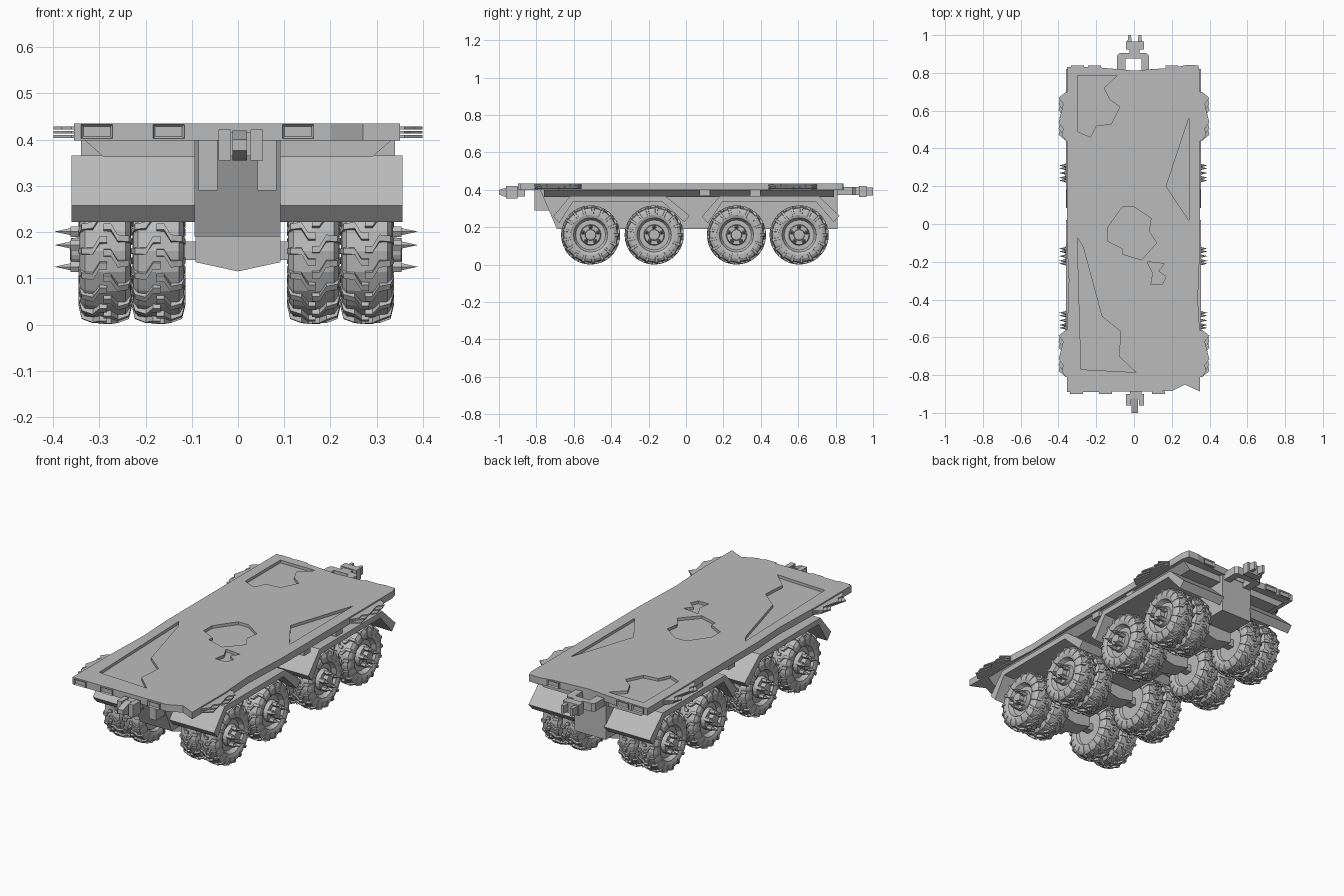
import bpy, bmesh, math
from mathutils import Vector, Matrix

cube = bpy.data.objects.get("Cube")
if cube:
    bpy.data.objects.remove(cube, do_unlink=True)

grey = bpy.data.materials.new("plain grey")
grey.use_nodes = True
COLOUR = (0.5, 0.5, 0.5, 1)
grey.diffuse_color = COLOUR
grey.node_tree.nodes["Principled BSDF"].inputs["Base Color"].default_value = COLOUR


def finish(name, bm):
    bmesh.ops.recalc_face_normals(bm, faces=bm.faces)
    mesh = bpy.data.meshes.new(name)
    bm.to_mesh(mesh)
    bm.free()
    mesh.materials.append(grey)
    ob = bpy.data.objects.new(name, mesh)
    bpy.context.collection.objects.link(ob)
    return ob


def add_prism(bm, pts, axis, lo, hi):
    """Extrude a 2D outline along one axis; the outline uses the other two in order."""
    def place(p, d):
        v = list(p)
        v.insert("xyz".index(axis), d)
        return v
    a = [bm.verts.new(place(p, lo)) for p in pts]
    b = [bm.verts.new(place(p, hi)) for p in pts]
    bm.faces.new(a)
    bm.faces.new(b[::-1])
    for i in range(len(pts)):
        j = (i + 1) % len(pts)
        bm.faces.new((a[i], b[i], b[j], a[j]))


def prism(name, pts, axis, lo, hi):
    bm = bmesh.new()
    add_prism(bm, pts, axis, lo, hi)
    return finish(name, bm)


def box(name, x, y, z):
    return prism(name, [(x[0], y[0]), (x[1], y[0]), (x[1], y[1]), (x[0], y[1])], "z", *z)


def lathe(bm, profile, steps):
    """Revolve (x, radius) points round the x axis."""
    rings = []
    for k in range(steps):
        a = math.tau * k / steps
        rings.append([bm.verts.new((x, r * math.cos(a), r * math.sin(a))) for x, r in profile])
    for k in range(steps):
        p, q = rings[k], rings[(k + 1) % steps]
        for i in range(len(profile) - 1):
            bm.faces.new((p[i], p[i + 1], q[i + 1], q[i]))
    bm.faces.new([r[0] for r in rings])
    bm.faces.new([r[-1] for r in rings])


def add_lug(bm, side, angle):
    """One bent tread bar running from the sidewall to the tyre's middle."""
    rows = []
    for x, r, turn in ((.058, .118, 0), (.051, .147, 0), (.027, .156, 0), (.012, .158, .16), (-.004, .158, .16)):
        row = []
        for da, rr in ((-.055, r - .015), (-.045, r), (.045, r), (.055, r - .015)):
            a = angle + turn + da
            row.append(bm.verts.new((side * x, rr * math.cos(a), rr * math.sin(a))))
        rows.append(row)
    for p, q in zip(rows, rows[1:]):
        for i in range(4):
            j = (i + 1) % 4
            bm.faces.new((p[i], p[j], q[j], q[i]))
    bm.faces.new(rows[0])
    bm.faces.new(rows[-1])


def wheel_mesh(name, outer):
    bm = bmesh.new()
    tyre = [(-.035, .085), (-.05, .092), (-.056, .108), (-.054, .128), (-.044, .144), (0, .149)]
    tyre += [(-x, r) for x, r in tyre[-2::-1]]
    hub = [(.028, .08), (.028, .056), (.05, .052), (.05, .03), (.074, .028), (.076, .018)]
    lathe(bm, tyre + (hub if outer else [(.028, .08)]), 20)
    lugs = 17
    for k in range(lugs):
        add_lug(bm, 1, math.tau * k / lugs)
        add_lug(bm, -1, math.tau * (k + .5) / lugs)
    if outer:
        # wheel nuts carrying long spikes
        for k in range(5):
            a = math.tau * (k + .25) / 5
            y, z = .042 * math.cos(a), .042 * math.sin(a)
            for r1, r2, depth, x in ((.013, .013, .03, .06), (.009, 0, .036, .092)):
                m = Matrix.Translation((x, y, z)) @ Matrix.Rotation(math.pi / 2, 4, "Y")
                bmesh.ops.create_cone(bm, cap_ends=True, segments=6, radius1=r1, radius2=r2, depth=depth, matrix=m)
    return finish(name, bm)


# wheels in twin pairs on four axles, with wedge-bottomed axle housings
AXLES = (-.51, -.17, .27, .605)
meshes = {"outer_wheel": (.283, True), "inner_wheel": (.168, False)}
for name, (x, outer) in meshes.items():
    first = wheel_mesh(name, outer)
    for i, y in enumerate(AXLES):
        for side in (1, -1):
            ob = first if (i, side) == (0, 1) else first.copy()
            if ob is not first:
                bpy.context.collection.objects.link(ob)
            ob.location = (side * x - .004, y, .159)
            ob.rotation_euler = (0, 0, 0 if side > 0 else math.pi)
for y in AXLES:
    prism("axle_housing", [(-.092, .135), (0, .115), (.092, .135), (.092, .19), (0, .205), (-.092, .19)],
          "y", y - .05, y + .05)
    box("axle_shaft", (-.2, .2), (y - .02, y + .02), (.14, .18))

# central frame and the tapered layer under the deck
prism("frame_beam", [(-.78, .4), (-.69, .19), (.81, .19), (.81, .4)], "x", -.094, .092)
prism("under_deck", [(-.29, .362), (.29, .362), (.335, .402), (-.335, .402)], "y", -.76, .79)
for x in (-.085, .042):
    box("front_bracket", (x, x + .041), (-.81, -.7), (.29, .402))

# bent mudguards over each pair of axles
T = .03
for front, a, b, rear in ((-.71, -.62, -.11, .02), (.085, .18, .71, .82)):
    outline = [(front, .258), (a, .366), (b, .366), (rear, .262),
               (rear - .03, .228), (b - .015, .366 - T), (a + .015, .366 - T), (front + .032, .222)]
    for lo, hi in ((-.36, -.09), (.09, .356)):
        prism("mudguard", outline, "x", lo, hi)
for side in (-1, 1):
    for y in (.1, .37):
        box("side_bracket", (side * .29, side * .34), (y - .028, y + .028), (.366, .402))

# deck slab with a dented outline
deck = prism("deck", [(-.355, -.89), (.2, -.885), (.27, -.85), (.35, -.887), (.35, -.6), (.338, -.4),
                      (.35, -.1), (.35, .8), (.34, .84), (.28, .842), (.21, .828), (0, .812), (-.2, .83),
                      (-.355, .832), (-.355, -.1), (-.345, -.3), (-.355, -.6)], "z", .398, .435)

# shallow broken patches cut into the deck
holes = [
    [(.29, .56), (.17, .2), (.29, .02)],
    [(-.14, -.02), (-.09, .05), (-.06, .09), (.0, .09), (.09, .03), (.08, -.04), (.12, -.1),
     (.04, -.19), (-.06, -.16), (-.06, -.13), (-.14, -.09)],
    [(.07, -.2), (.16, -.21), (.13, -.25), (.17, -.28), (.15, -.32), (.09, -.32), (.1, -.26)],
    [(-.3, .785), (-.09, .785), (-.16, .72), (-.13, .66), (-.075, .62), (-.12, .53),
     (-.2, .52), (-.23, .46), (-.3, .49)],
    [(-.3, -.07), (-.27, -.12), (-.17, -.49), (-.07, -.57), (-.08, -.7), (.01, -.785), (-.28, -.77)],
]
bm = bmesh.new()
for pts in holes:
    add_prism(bm, pts, "z", .42, .46)
cutter = finish("deck_cutter", bm)
cutter.hide_render = True
mod = deck.modifiers.new("patches", "BOOLEAN")
mod.operation, mod.solver, mod.object = "DIFFERENCE", "EXACT", cutter
bpy.context.view_layer.objects.active = deck
bpy.ops.object.modifier_apply(modifier="patches")
bpy.data.objects.remove(cutter, do_unlink=True)


def lamp(name, x, y, out, w=.034):
    """Raised lamp frame with a sunken, stepped lens."""
    bm = bmesh.new()
    add_prism(bm, [(x - w, .402), (x + w, .402), (x + w, .433), (x - w, .433)], "y", y, y + out * .012)
    bm.normal_update()
    face = max(bm.faces, key=lambda f: f.calc_center_median().y * out)
    bmesh.ops.inset_region(bm, faces=[face], thickness=.007)
    bmesh.ops.translate(bm, verts=face.verts, vec=(0, -out * .007, 0))
    finish(name, bm)


for x in (-.305, -.15, .13):
    lamp("front_lamp", x, -.887, -1)
for x in (-.3, -.21, .2, .3):
    lamp("rear_lamp", x, .826, 1)

# jagged stacked strips along the deck sides
for side in (-1, 1):
    for lo, hi in ((-.81, -.56), (.44, .7)):
        for layer, z in enumerate((.404, .413, .422)):
            n = 8
            edge = [(side * (.375 + .024 * ((i * 3 + layer) % 4) / 3), lo + (hi - lo) * i / n) for i in range(n + 1)]
            edge[0], edge[-1] = (side * .36, lo), (side * .36, hi)
            prism("side_strip", [(side * .34, lo)] + edge + [(side * .34, hi)], "z", z, z + .006)

# front coupling: block with two jaws and a narrow tongue
box("front_coupling", (-.022, .04), (-.93, -.86), (.365, .415))
for x in (-.042, .027):
    box("front_jaw", (x, x + .027), (-.962, -.9), (.355, .422))
prism("front_tongue", [(-.96, .36), (-.925, .355), (-.925, .42), (-.96, .412), (-1, .4), (-1, .376)], "x", -.012, .02)

# rear coupling: yoke frame, cross block and a pair of jaws
prism("rear_yoke", [(-.09, .8), (-.09, .89), (-.075, .905), (.065, .905), (.08, .89), (.08, .8),
                    (.04, .8), (.04, .875), (-.045, .875), (-.045, .8)], "z", .372, .415)
box("rear_neck", (-.025, .03), (.89, .95), (.372, .415))
box("rear_block", (-.042, .052), (.925, .965), (.362, .42))
for x in (-.036, .018):
    prism("rear_jaw", [(x, .95), (x + .026, .95), (x + .02, 1), (x + .006, 1)], "z", .37, .412)
